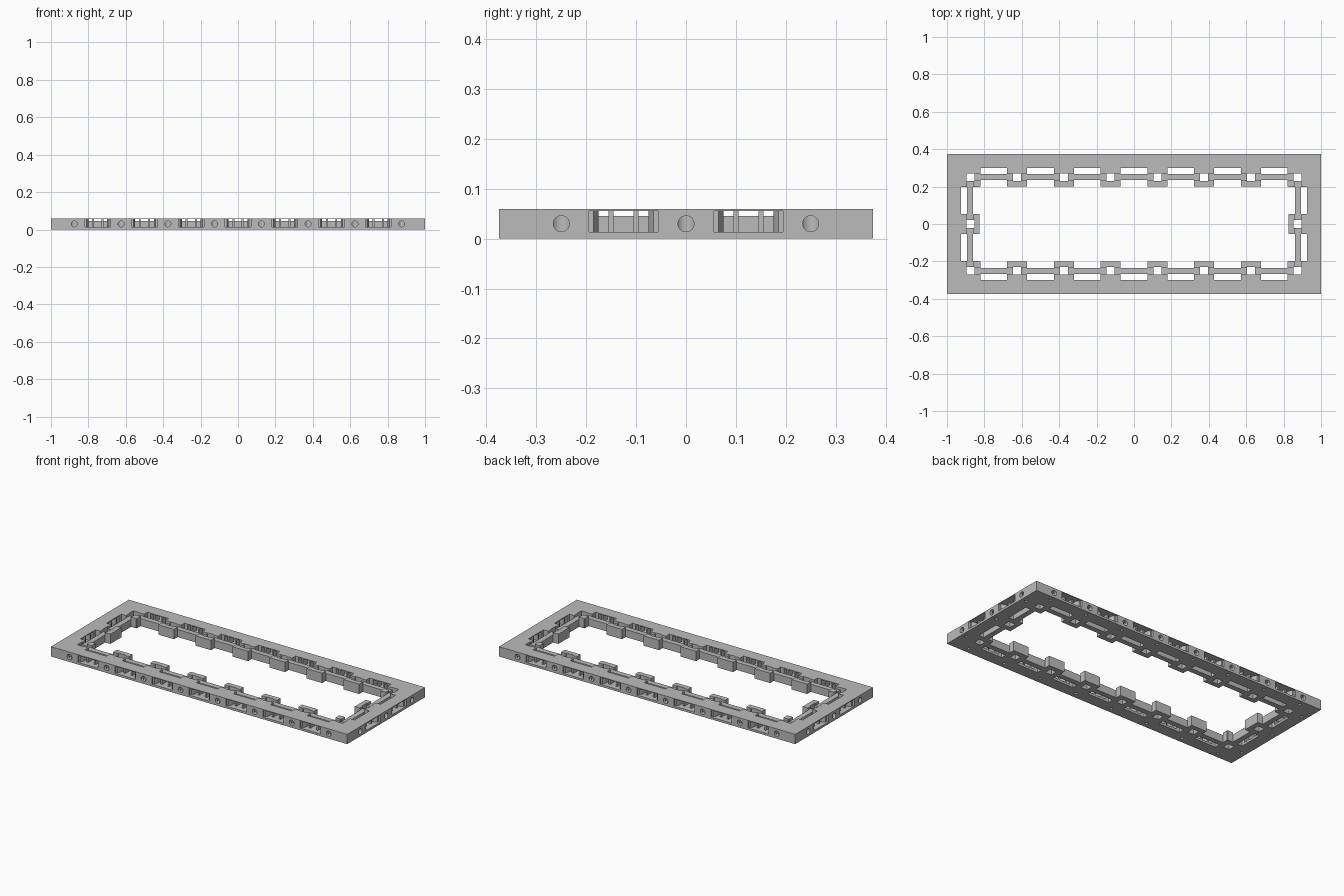
import bpy
import bmesh
from math import cos, sin, pi
from mathutils import Matrix

HX, HY, H = 1.0, 0.375, 0.06
CELL = 0.25

cube = bpy.data.objects.get("Cube")
if cube:
    bpy.data.objects.remove(cube, do_unlink=True)

grey = bpy.data.materials.new("stone_grey")
grey.use_nodes = True
COLOUR = (0.5, 0.5, 0.5, 1)
grey.diffuse_color = COLOUR
grey.node_tree.nodes["Principled BSDF"].inputs["Base Color"].default_value = COLOUR


def prism(bm, pts, z0, z1, mat=Matrix()):
    """Extrude a plan outline from z0 to z1."""
    low = [bm.verts.new(mat @ Matrix.Translation((x, y, z0)).translation) for x, y in pts]
    face = bm.faces.new(low)
    new = bmesh.ops.extrude_face_region(bm, geom=[face])["geom"]
    for v in new:
        if isinstance(v, bmesh.types.BMVert):
            v.co.z += z1 - z0


def block(bm, s, half, d0, d1, z0, z1, mat=Matrix()):
    prism(bm, [(s - half, d0), (s + half, d0), (s + half, d1), (s - half, d1)], z0, z1, mat)


def disc(bm, s, d, r, z0, z1, mat, n=24):
    pts = [(s + r * cos(2 * pi * i / n), d + r * sin(2 * pi * i / n)) for i in range(n)]
    prism(bm, pts, z0, z1, mat)


def make(name, bm):
    bmesh.ops.recalc_face_normals(bm, faces=bm.faces)
    mesh = bpy.data.meshes.new(name)
    bm.to_mesh(mesh)
    bm.free()
    mesh.materials.append(grey)
    obj = bpy.data.objects.new(name, mesh)
    bpy.context.collection.objects.link(obj)
    return obj


def cut(body, bm):
    """Subtract the cutter from the body and discard it."""
    cutter = make("cutter", bm)
    cutter.hide_render = True
    mod = body.modifiers.new("cut", "BOOLEAN")
    mod.operation = "DIFFERENCE"
    mod.solver = "EXACT"
    mod.object = cutter
    bpy.context.view_layer.update()
    deps = bpy.context.evaluated_depsgraph_get()
    mesh = bpy.data.meshes.new_from_object(body.evaluated_get(deps))
    body.modifiers.clear()
    body.data = mesh
    bpy.data.objects.remove(cutter, do_unlink=True)


# Each side: local x runs along the edge, local y runs inward from the edge
SIDES = []
for k in range(4):
    depth, cells = (HY, 8) if k % 2 == 0 else (HX, 3)
    mat = Matrix.Rotation(k * pi / 2, 4, "Z") @ Matrix.Translation((0, -depth, 0))
    bays = [(i - cells / 2) * CELL for i in range(1, cells)]
    centres = [(i - cells / 2 + 0.5) * CELL for i in range(cells)]
    SIDES.append((mat, bays, centres))

# Outer slab, opened up in the middle
bm = bmesh.new()
block(bm, 0, HX, -HY, HY, 0, H)
frame = make("frame", bm)
bm = bmesh.new()
block(bm, 0, HX - 0.175, 0.175 - HY, HY - 0.175, -0.1, 0.2)
cut(frame, bm)

# Bays between posts: a through slot and an inner notch, leaving a rail
bm = bmesh.new()
for mat, bays, _ in SIDES:
    for s in bays:
        block(bm, s, 0.072, 0.075, 0.108, -0.1, 0.2, mat)
        block(bm, s, 0.072, 0.14, 0.19, -0.1, 0.2, mat)
cut(frame, bm)

# Lowered rail tops running on into the posts
bm = bmesh.new()
for mat, bays, _ in SIDES:
    for s in bays:
        block(bm, s, 0.106, 0.1075, 0.1405, 0.046, 0.1, mat)
cut(frame, bm)

# Square holes through the posts
bm = bmesh.new()
for x in SIDES[0][2]:
    for y in SIDES[1][2]:
        if abs(y) > 0.1 or abs(x) > 0.8:
            block(bm, x, 0.021, y - 0.021, y + 0.021, -0.1, 0.2)
cut(frame, bm)

# Clip pockets: stepped mouth, tapered throat and two pillars
half = [(0.069, -0.01), (0.069, 0.012), (0.06, 0.012), (0.05, 0.03), (0.05, 0.08),
        (0.03, 0.08), (0.03, 0.03), (0.02, 0.03), (0.02, 0.08)]
outline = half + [(-x, y) for x, y in reversed(half)]
bm = bmesh.new()
for mat, bays, _ in SIDES:
    for s in bays:
        prism(bm, [(s + x, y) for x, y in outline], 0.013, 0.056, mat)
cut(frame, bm)

# Round magnet cavities with a pin hole below
bm = bmesh.new()
for mat, _, centres in SIDES:
    for s in centres:
        disc(bm, s, 0.032, 0.02, 0.012, 0.048, mat)
cut(frame, bm)
bm = bmesh.new()
for mat, _, centres in SIDES:
    for s in centres:
        disc(bm, s, 0.032, 0.009, -0.02, 0.02, mat, 12)
cut(frame, bm)

# Round side openings into the cavities
bm = bmesh.new()
for mat, _, centres in SIDES:
    for s in centres:
        place = Matrix.Translation((s, 0.01, 0.03)) @ Matrix.Rotation(pi / 2, 4, "X")
        bmesh.ops.create_cone(bm, cap_ends=True, segments=24, radius1=0.016,
                              radius2=0.016, depth=0.04, matrix=mat @ place)
cut(frame, bm)

bpy.ops.object.select_all(action="DESELECT")
frame.select_set(True)
bpy.context.view_layer.objects.active = frame
bpy.ops.object.shade_smooth_by_angle(angle=pi / 6)
